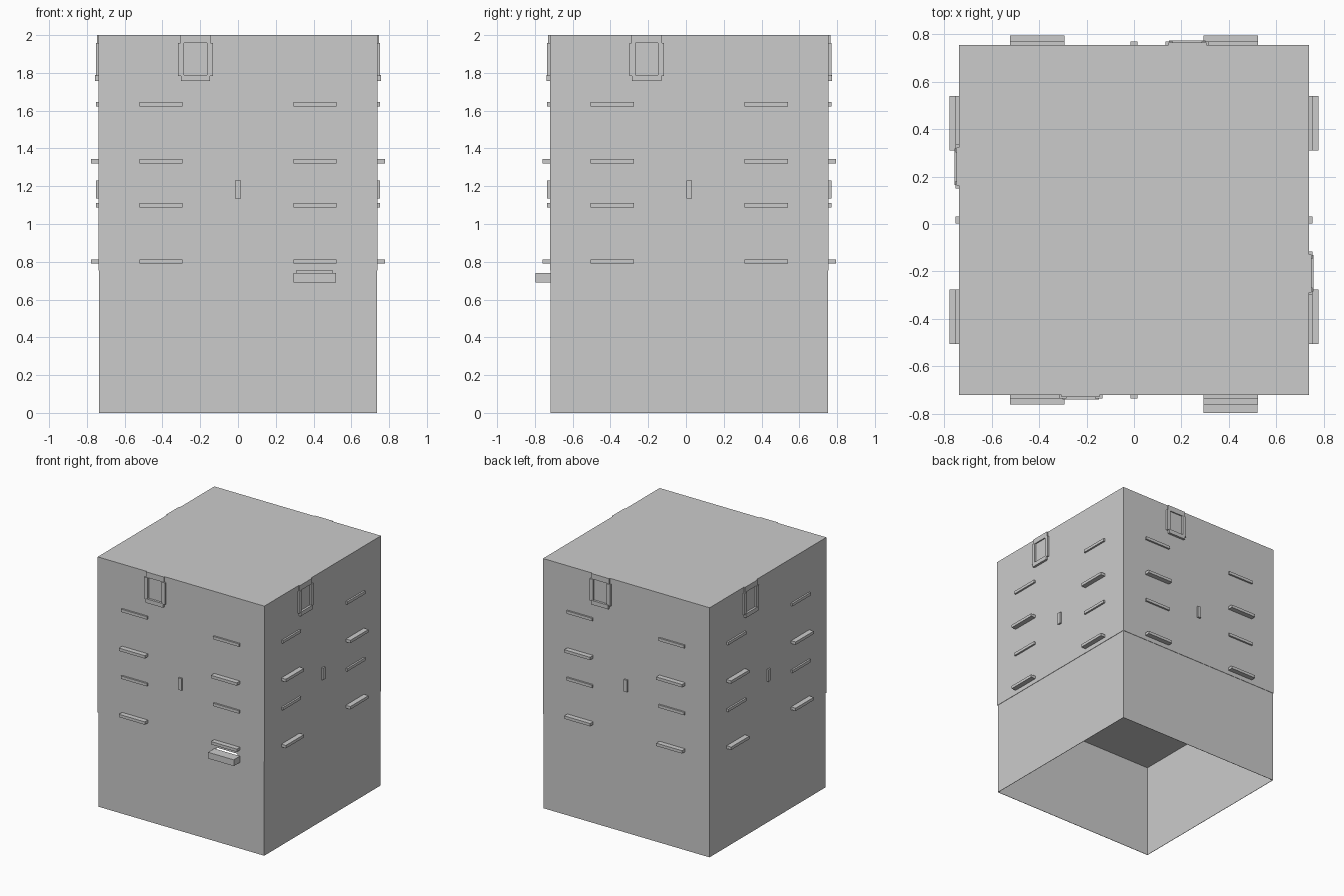
import bpy, bmesh
from math import radians
from mathutils import Matrix, Vector

cube = bpy.data.objects.get("Cube")
if cube:
    bpy.data.objects.remove(cube, do_unlink=True)

grey = bpy.data.materials.new("plain_grey")
grey.use_nodes = True
colour = (0.6, 0.6, 0.6, 1)
grey.diffuse_color = colour
grey.node_tree.nodes["Principled BSDF"].inputs["Base Color"].default_value = colour

CENTRE_Y = 0.017   # the canopy shifts the block off centre
HALF = 0.738       # half width of the upper block
LOWER = 0.735      # half width of the lower walls
SPLIT = 0.755      # height where the upper block begins


def box(name, x, y, z, turn=0):
    """Box between limits, turned about the block's own axis."""
    bm = bmesh.new()
    bmesh.ops.create_cube(bm, size=1)
    size = Vector([b - a for a, b in (x, y, z)])
    mid = Vector([(a + b) / 2 for a, b in (x, y, z)])
    place = (Matrix.Translation((0, CENTRE_Y, 0)) @ Matrix.Rotation(radians(turn), 4, 'Z')
             @ Matrix.Translation(mid) @ Matrix.Diagonal(size).to_4x4())
    bm.transform(place)
    mesh = bpy.data.meshes.new(name)
    bm.to_mesh(mesh)
    bm.free()
    mesh.materials.append(grey)
    obj = bpy.data.objects.new(name, mesh)
    bpy.context.collection.objects.link(obj)
    return obj


def fitting(name, x, z, depth, turn=0):
    """Block standing out from the wall by depth."""
    return box(name, x, (-HALF - depth, -HALF + 0.003), z, turn)


# Main block, whose underside is the ceiling of the open ground floor
box("upper_block", (-HALF, HALF), (-HALF, HALF), (SPLIT, 2))

# Thin ground floor walls, open underneath
wall_y = (-LOWER, -LOWER + 0.003)
for side, turn in (("right", 90), ("back", 180), ("left", 270)):
    box(side + "_lower_wall", (-LOWER, LOWER), wall_y, (0, SPLIT), turn)

# Front wall leaves a slot open above the canopy
box("front_lower_wall", (-LOWER, LOWER), wall_y, (0, 0.735))
box("slot_wall_long", (-LOWER, 0.31), wall_y, (0.735, SPLIT))
box("slot_wall_short", (0.50, LOWER), wall_y, (0.735, SPLIT))
box("door_canopy", (0.293, 0.52), (-HALF - 0.075, -LOWER), (0.69, 0.74))

# The same fittings repeat on all four sides
for side, turn in (("front", 0), ("right", 90), ("back", 180), ("left", 270)):
    # Alternating thin lintels and deep sills
    for level, (base, depth) in enumerate(((0.79, 0.04), (1.087, 0.014),
                                           (1.32, 0.04), (1.622, 0.014))):
        kind = "sill" if depth > 0.02 else "lintel"
        for hand, x in (("a", (-0.522, -0.293)), ("b", (0.293, 0.522))):
            fitting(f"{side}_{kind}_{level}_{hand}", x, (base, base + 0.023), depth, turn)

    # Small upright block in the middle
    fitting(side + "_middle_block", (-0.015, 0.015), (1.135, 1.23), 0.014, turn)

    # Frame of the top window
    fitting(side + "_frame_head", (-0.305, -0.145), (1.957, 2), 0.009, turn)
    fitting(side + "_frame_jamb_a", (-0.317, -0.285), (1.783, 1.957), 0.014, turn)
    fitting(side + "_frame_jamb_b", (-0.165, -0.133), (1.783, 1.957), 0.014, turn)
    fitting(side + "_frame_sill", (-0.302, -0.148), (1.757, 1.79), 0.018, turn)
